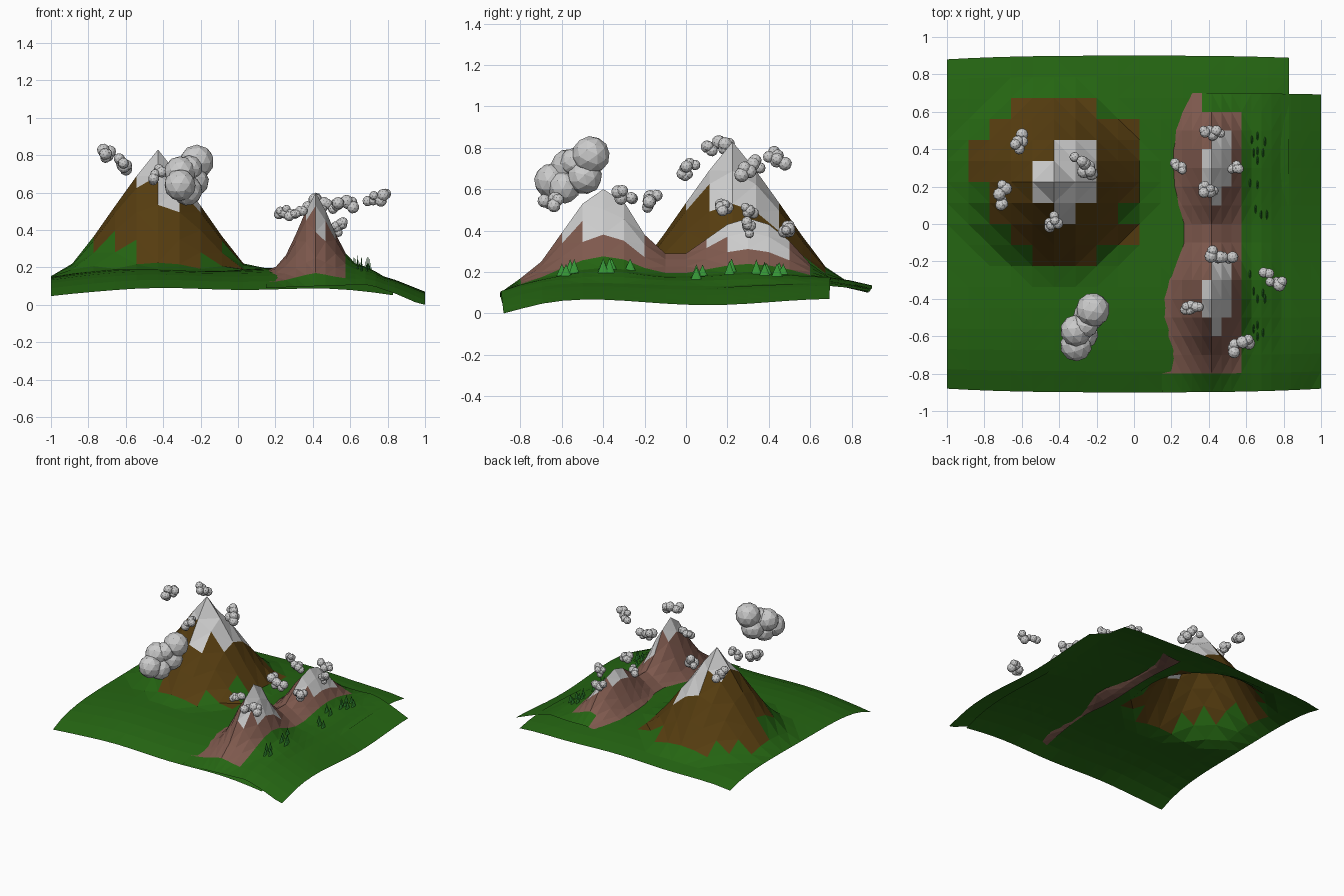
import bpy, bmesh, math, random
from mathutils import Vector, Matrix

if "Cube" in bpy.data.objects:
    bpy.data.objects.remove(bpy.data.objects["Cube"])

random.seed(4)


def material(name, rgb):
    m = bpy.data.materials.new(name)
    m.diffuse_color = (*rgb, 1)
    m.use_nodes = True
    m.node_tree.nodes["Principled BSDF"].inputs["Base Color"].default_value = m.diffuse_color
    return m


GRASS = material("grass", (0.018, 0.13, 0.006))
EARTH = material("earth", (0.092, 0.046, 0.005))
ROCK = material("rock", (0.21, 0.10, 0.075))
SNOW = material("snow", (0.8, 0.8, 0.8))
PINE = material("pine", (0.04, 0.33, 0.04))


def lerp(t, pts):
    """Piecewise linear profile through (t, value) points."""
    if t <= pts[0][0]:
        return pts[0][1]
    for (a, u), (b, v) in zip(pts, pts[1:]):
        if t <= b:
            return u + (v - u) * (t - a) / (b - a)
    return pts[-1][1]


def finish(name, bm, mats):
    me = bpy.data.meshes.new(name)
    bm.to_mesh(me)
    bm.free()
    for m in mats:
        me.materials.append(m)
    ob = bpy.data.objects.new(name, me)
    bpy.context.collection.objects.link(ob)
    return ob


def sheet(name, x0, x1, y0, y1, height, colour, mats, n=16):
    """Open n x n height field, coloured per cell."""
    bm = bmesh.new()
    dx, dy = (x1 - x0) / n, (y1 - y0) / n
    v = []
    for i in range(n + 1):
        for j in range(n + 1):
            x, y = x0 + i * dx, y0 + j * dy
            v.append(bm.verts.new((x, y * (1 - 0.03 * abs(x) ** 3 * abs(y) ** 3), height(x, y))))
    for i in range(n):
        for j in range(n):
            a = i * (n + 1) + j
            f = bm.faces.new((v[a], v[a + n + 1], v[a + n + 2], v[a + 1]))
            f.material_index = colour(i, j)
    bmesh.ops.triangulate(bm, faces=bm.faces)
    return finish(name, bm, mats)


# Western ground with the large mountain
CONE = [(0, 0.83), (0.113, 0.69), (0.228, 0.53), (0.34, 0.37), (0.45, 0.225), (0.56, 0.16), (0.6, 0)]


def west_height(x, y):
    u, t = (x + 0.085) / 0.915, abs(y) / 0.9
    g = 0.19 - (0.105 if y < 0 else 0.06) * t ** 4
    g -= (0.035 if x < 0 else 0.075 * (1 - 0.6 * t)) * u ** 4
    g += 0.008 * math.sin(7 * x + 2 * y) * (1 - 0.3 * t)
    return max(g, lerp(math.hypot(x + 0.428, y - 0.225), CONE))


EARTH_ROWS = {3: (-2, 1), 2: (-3, 3), 1: (-4, 3), 0: (-4, 3),
              -1: (-3, 3), -2: (-3, 2), -3: (-2, 3), -4: (-1, 1)}
SNOW_ROWS = {1: (0, 1), 0: (-1, 1), -1: (-1, 1), -2: (0, 0)}


def inside(rows, i, j):
    return j in rows and rows[j][0] <= i <= rows[j][1]


def west_colour(i, j):
    i, j = i - 5, j - 10
    return 2 if inside(SNOW_ROWS, i, j) else 1 if inside(EARTH_ROWS, i, j) else 0


sheet("west_ground", -1, 0.83, -0.9, 0.9, west_height, west_colour, [GRASS, EARTH, SNOW])

# Eastern ground with the twin-peaked ridge
RIDGE = [(-0.9, 0.09), (-0.8, 0.17), (-0.7, 0.25), (-0.6, 0.39), (-0.5, 0.53), (-0.4, 0.6),
         (-0.3, 0.54), (-0.2, 0.38), (-0.1, 0.29), (0, 0.29), (0.1, 0.36), (0.2, 0.43),
         (0.3, 0.46), (0.4, 0.43), (0.5, 0.35), (0.6, 0.24), (0.7, 0.17)]
SLOPE = [(0, 1), (0.053, 0.78), (0.106, 0.5), (0.16, 0.25), (0.21, 0.12), (0.27, 0.07), (0.37, 0)]
FLOOR = [(0.15, 0.15), (0.57, 0.165), (0.7, 0.17), (0.85, 0.12), (1.0, 0.055)]


def east_height(x, y):
    g = lerp(x, FLOOR) + 0.015 * math.sin(5 * y + 4.2) * max(0, x - 0.5) * 2
    if y < 0:
        g -= 0.06 * (-y / 0.9) ** 5
    r = lerp(y, RIDGE)
    return max(0, g + max(0, r - g) * lerp(abs(x - 0.4156), SLOPE))


def east_colour(i, j):
    if any(inside(SNOW_ROWS, i - 5, j - p) for p in (5, 12)):
        return 2
    return 1 if i < 8 and 1 <= j < 15 or (i < 4 and j == 15) else 0


sheet("east_ground", 0.15, 1, -0.9, 0.7, east_height, east_colour, [GRASS, ROCK, SNOW])

# Thin pine trees along the eastern foot
TREES = [(.63, .45), (.66, .47), (.70, .44), (.64, .38), (.66, .39), (.69, .38), (.66, .34),
         (.62, .22), (.66, .21), (.65, .08), (.68, .05), (.71, .05), (.62, -.27), (.64, -.36),
         (.66, -.40), (.69, -.37), (.70, -.40), (.64, -.56), (.66, -.54), (.69, -.58), (.66, -.60)]
bm = bmesh.new()
for x, y in TREES:
    h = random.uniform(0.055, 0.075)
    loc = Matrix.Translation((x, y, east_height(x, y) + h / 2 - 0.005))
    bmesh.ops.create_cone(bm, cap_ends=True, segments=6, radius1=0.026, radius2=0, depth=h,
                          matrix=loc @ Matrix.Diagonal((0.25, 1, 1, 1)))
finish("pine_trees", bm, [PINE])


# Clouds: clusters of faceted balls
def cloud(name, balls):
    bm = bmesh.new()
    for x, y, z, r in balls:
        turn = Matrix.Rotation(random.uniform(0, 3), 4, (0.3, 0.5, 0.8))
        bmesh.ops.create_icosphere(bm, subdivisions=2, radius=r,
                                   matrix=Matrix.Translation((x, y, z)) @ turn)
    finish(name, bm, [])


cloud("large_cloud", [(-.22, -.46, .765, .092), (-.24, -.49, .66, .085), (-.31, -.57, .71, .085),
                      (-.31, -.65, .64, .085), (-.27, -.59, .61, .08), (-.26, -.54, .73, .07)])

# centre, half-length direction of each small cloud
SMALL = [((-.61, .44, .75), (.01, .04, -.02)), ((-.70, .15, .81), (-.01, .045, .02)),
         ((-.43, .01, .70), (.01, .025, .03)), ((-.27, .30, .70), (.035, -.04, -.02)),
         ((.42, .485, .41), (.035, 0, -.01)), ((.235, .31, .50), (.025, -.015, 0)),
         ((.54, .30, .42), (.015, 0, .02)), ((.39, .185, .51), (.025, -.025, 0)),
         ((.46, -.18, .54), (.045, -.02, -.02)), ((.31, -.45, .49), (.025, 0, .01)),
         ((.745, -.30, .57), (.038, -.025, .005)), ((.565, -.65, .535), (.045, .03, .01))]
for k, (c, d) in enumerate(SMALL):
    c, d = Vector(c), Vector(d)
    s = 0.008 + 0.28 * d.length
    balls = []
    for t in (-1, -0.8, -0.4, 0, 0.3, 0.6, 1):
        p = c + d * t + Vector([random.uniform(-s, s) for _ in range(3)])
        balls.append((*p, (0.018 + 0.24 * d.length) * random.uniform(0.85, 1.15)))
    cloud(f"small_cloud_{k + 1}", balls)
